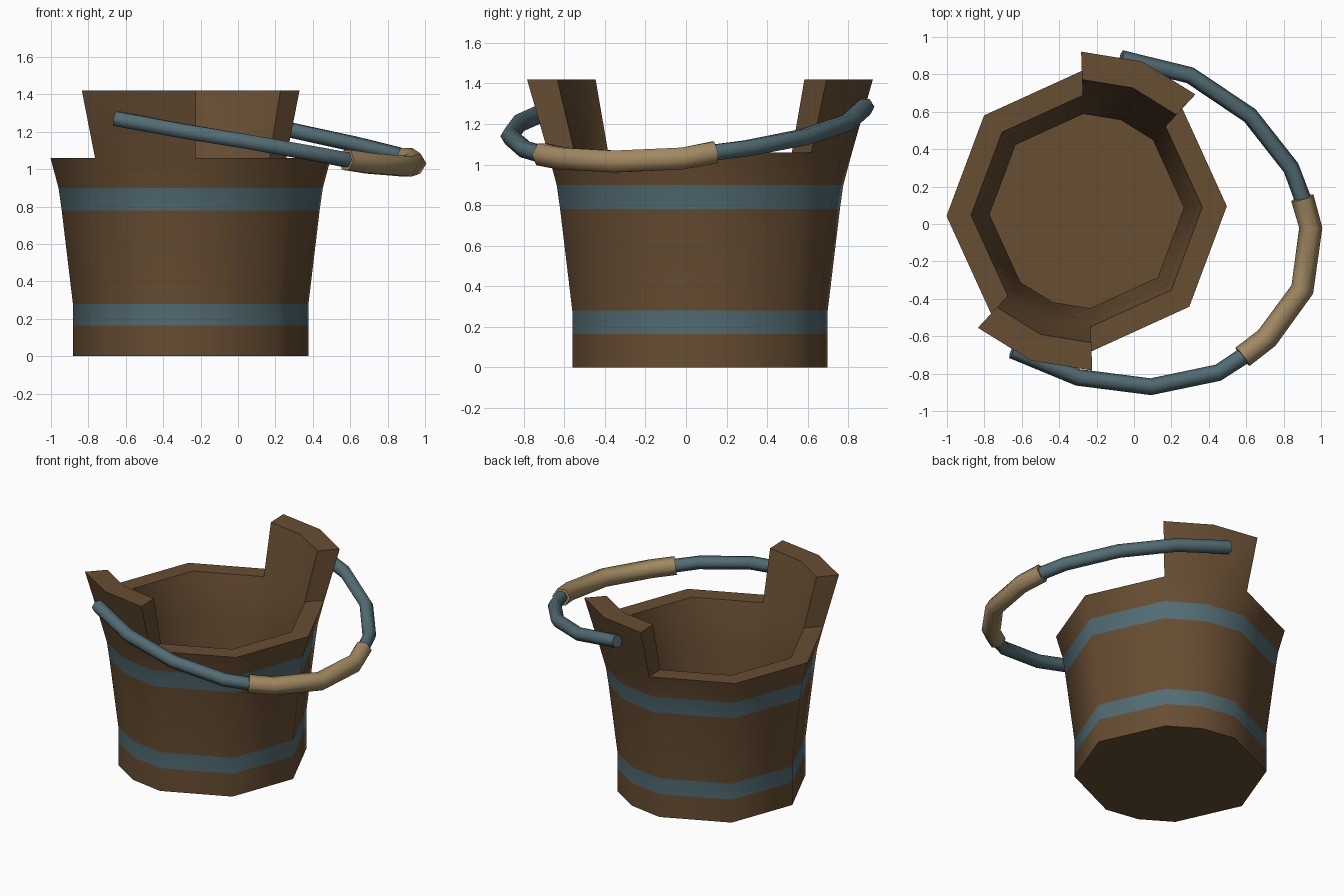
import bpy, bmesh, math
from mathutils import Vector

if "Cube" in bpy.data.objects:
    bpy.data.objects.remove(bpy.data.objects["Cube"])


def material(name, rgb):
    m = bpy.data.materials.new(name)
    m.use_nodes = True
    m.diffuse_color = (*rgb, 1)
    m.node_tree.nodes["Principled BSDF"].inputs["Base Color"].default_value = (*rgb, 1)
    return m


wood = material("brown wood", (0.135, 0.074, 0.032))
metal = material("blue grey metal", (0.085, 0.15, 0.175))
grip_wood = material("tan grip", (0.36, 0.25, 0.12))


def finish(name, bm, mats, angle):
    bmesh.ops.remove_doubles(bm, verts=bm.verts, dist=0.0005)
    bmesh.ops.recalc_face_normals(bm, faces=bm.faces)
    mesh = bpy.data.meshes.new(name)
    bm.to_mesh(mesh)
    bm.free()
    for m in mats:
        mesh.materials.append(m)
    ob = bpy.data.objects.new(name, mesh)
    bpy.context.scene.collection.objects.link(ob)
    bpy.ops.object.select_all(action='DESELECT')
    ob.select_set(True)
    bpy.context.view_layer.objects.active = ob
    bpy.ops.object.shade_smooth_by_angle(angle=math.radians(angle))
    return ob


# Bucket: eight sides, with one extra corner in the middle of each ear
CENTRE = Vector((-0.253, 0.069, 0))
INNER = 0.825
FLOOR = (0.15, 0.63)
RIM, TOP = (1.06, 0.75), (1.42, 0.853)
STAVES = [(0, 0.63), (0.165, 0.63), (0.28, 0.63), (0.78, 0.69), (0.90, 0.707), RIM]
EARS = (1, 2, 6, 7)
angles = sorted([2 + 45 * k for k in range(8)] + [69.5, 249.5])


def point(ring, angle, scale=1.0):
    z, r = ring
    a = math.radians(angle)
    return CENTRE + Vector((r * scale * math.cos(a), r * scale * math.sin(a), z))


bm = bmesh.new()


def face(points, mat=0):
    bm.faces.new([bm.verts.new(p) for p in points]).material_index = mat


for i, a in enumerate(angles):
    b = angles[(i + 1) % len(angles)]
    ear = i in EARS
    outer = STAVES + ([TOP] if ear else [])
    # outside wall, with the two metal bands
    for k, (lo, hi) in enumerate(zip(outer, outer[1:])):
        face([point(lo, a), point(lo, b), point(hi, b), point(hi, a)], int(k in (1, 3)))
    # inside wall
    inner = [FLOOR] + outer[2:]
    for lo, hi in zip(inner, inner[1:]):
        face([point(lo, b, INNER), point(lo, a, INNER), point(hi, a, INNER), point(hi, b, INNER)])
    # top edge
    top = outer[-1]
    face([point(top, a), point(top, b), point(top, b, INNER), point(top, a, INNER)])
    # ear ends
    if ear != ((i - 1) % len(angles) in EARS):
        face([point(RIM, a), point(TOP, a), point(TOP, a, INNER), point(RIM, a, INNER)])
# underside and inside floor
face([point(STAVES[0], a) for a in reversed(angles)])
face([point(FLOOR, a, INNER) for a in angles])
finish("bucket", bm, [wood, metal], 55)


def tube(name, path, radius, mat, sides=6):
    bm = bmesh.new()
    pts = [Vector(p) for p in path]
    rings = []
    for i, p in enumerate(pts):
        d = (pts[min(i + 1, len(pts) - 1)] - pts[max(i - 1, 0)]).normalized()
        side = d.cross(Vector((0, 0, 1))).normalized()
        up = side.cross(d)
        rings.append([bm.verts.new(p + radius * (math.cos(t) * side + math.sin(t) * up))
                      for t in (math.tau * j / sides for j in range(sides))])
    for r, s in zip(rings, rings[1:]):
        for j in range(sides):
            n = (j + 1) % sides
            bm.faces.new((r[j], r[n], s[n], s[j]))
    bm.faces.new(rings[0])
    bm.faces.new(rings[-1])
    finish(name, bm, [mat], 65)


# Swinging handle, lowered to one side, with a thicker grip
grip = [(0.90, 0.14, 1.06), (0.945, -0.02, 1.03), (0.90, -0.35, 1.015),
        (0.71, -0.61, 1.03), (0.58, -0.71, 1.05)]
back_arm = [(-0.07, 0.885, 1.285), (0.30, 0.795, 1.205), (0.62, 0.58, 1.135), (0.84, 0.30, 1.08)]
front_arm = [(0.45, -0.795, 1.075), (0.09, -0.87, 1.14), (-0.30, -0.82, 1.205), (-0.65, -0.675, 1.27)]
tube("handle", back_arm + grip + front_arm, 0.045, metal)
tube("handle_grip", grip, 0.062, grip_wood)
